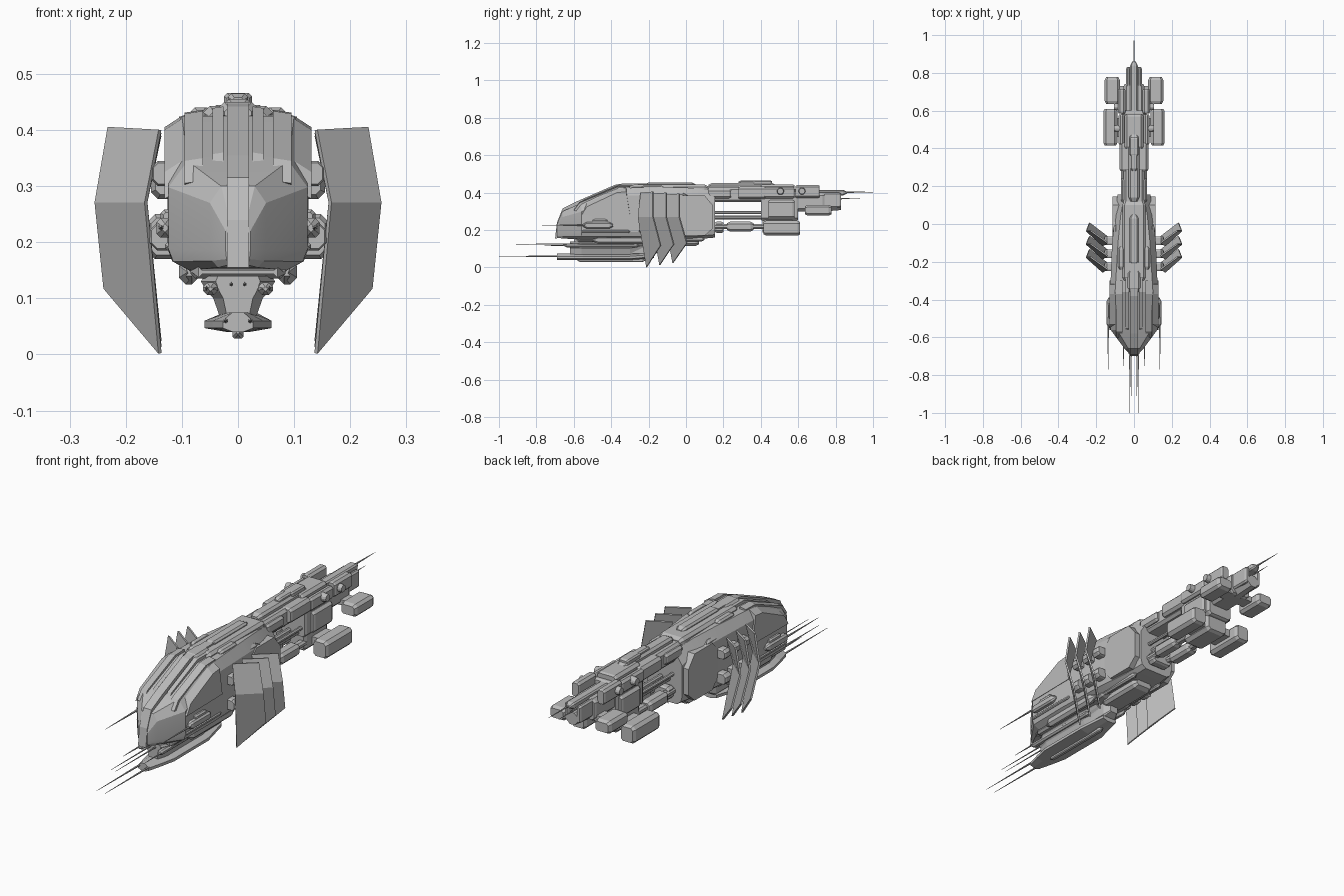
import bpy, bmesh, math

if "Cube" in bpy.data.objects:
    bpy.data.objects.remove(bpy.data.objects["Cube"])

grey = bpy.data.materials.new("hull_grey")
grey.diffuse_color = (0.5, 0.5, 0.5, 1)
grey.use_nodes = True
grey.node_tree.nodes["Principled BSDF"].inputs["Base Color"].default_value = grey.diffuse_color


def finish(name, bm, mirror=False, thick=0):
    """Turn a bmesh into a named object, optionally thickened and mirrored across x."""
    bmesh.ops.recalc_face_normals(bm, faces=bm.faces[:])
    me = bpy.data.meshes.new(name)
    bm.to_mesh(me)
    bm.free()
    me.materials.append(grey)
    ob = bpy.data.objects.new(name, me)
    bpy.context.collection.objects.link(ob)
    if thick:
        s = ob.modifiers.new("thickness", 'SOLIDIFY')
        s.thickness, s.offset = thick, 0
    if mirror:
        ob.modifiers.new("mirror", 'MIRROR')
    return ob


def loft(name, sections, mirror=False):
    """Skin closed (x, z) outlines placed along y."""
    bm = bmesh.new()
    rings = [[bm.verts.new((x, y, z)) for x, z in pts] for y, pts in sections]
    n = len(rings[0])
    for a, b in zip(rings, rings[1:]):
        for i in range(n):
            j = (i + 1) % n
            bm.faces.new((a[i], a[j], b[j], b[i]))
    bm.faces.new(rings[0])
    bm.faces.new(rings[-1])
    return finish(name, bm, mirror)


def octagon(x0, x1, z0, z1, c):
    return [(x0 + c, z0), (x1 - c, z0), (x1, z0 + c), (x1, z1 - c),
            (x1 - c, z1), (x0 + c, z1), (x0, z1 - c), (x0, z0 + c)]


def block(name, x, y, z, c=0.008, end=0.0, mirror=False):
    """Chamfered block; end > 0 also slopes the front and back."""
    full = octagon(*x, *z, c)
    if not end:
        return loft(name, [(y[0], full), (y[1], full)], mirror)
    e = end * 0.5
    small = octagon(x[0] + e, x[1] - e, z[0] + e, z[1] - e, c * 0.7)
    return loft(name, [(y[0], small), (y[0] + end, full), (y[1] - end, full), (y[1], small)], mirror)


def profile(name, pts, x0, x1, inset=0.0, mirror=False):
    """Side outline (y, z) extruded across x."""
    bm = bmesh.new()
    a = [bm.verts.new((x0, y, z)) for y, z in pts]
    b = [bm.verts.new((x1, y, z - inset)) for y, z in pts]
    for i in range(len(a)):
        j = (i + 1) % len(a)
        bm.faces.new((a[i], a[j], b[j], b[i]))
    bm.faces.new(a)
    bm.faces.new(b)
    return finish(name, bm, mirror)


def rod(name, x, z, y0, y1, r0, r1, sides=8, mirror=False):
    def ring(r):
        return [(x + r * math.cos(math.tau * (i + .5) / sides),
                 z + r * math.sin(math.tau * (i + .5) / sides)) for i in range(sides)]
    return loft(name, [(y0, ring(r0)), (y1, ring(r1))], mirror)


def hull_section(y, w, wt, zb, zc, zs, zt):
    """Flat sides from chin crease zc to shoulder zs, chamfered to the flat roof and belly."""
    half = [(w * 0.7, zb), (w * 0.93, zb + (zc - zb) * .4), (w, zc), (w, zs), (wt, zt)]
    return y, half + [(-x, z) for x, z in reversed(half)]


# main hull
hull = loft("main_hull", [hull_section(*s) for s in (
    (-.69, .022, .014, .16, .185, .22, .235),
    (-.66, .050, .03, .155, .185, .27, .30),
    (-.56, .124, .09, .15, .188, .298, .345),
    (-.36, .126, .10, .15, .19, .385, .425),
    (-.10, .116, .085, .15, .19, .385, .43),
    (.05, .10, .07, .15, .19, .375, .425),
    (.155, .088, .05, .16, .20, .345, .405))])

# sloped armour over the forward flanks and roof
profile("flank_armour", [(-.56, .297), (-.53, .345), (-.37, .42), (-.32, .425), (-.30, .30)],
        .10, .131, .02, True)
profile("roof_armour", [(-.60, .31), (-.57, .35), (-.37, .434), (-.30, .436), (-.30, .38), (-.55, .30)],
        .062, .095, .005, True)
profile("roof_strip", [(-.58, .32), (-.55, .36), (-.36, .442), (-.12, .442), (-.10, .42), (-.36, .40)],
        .026, .045, .003, True)

# central spine running down the nose
profile("nose_spine", [(-.70, .155), (-.69, .24), (-.66, .315), (-.58, .355), (-.38, .442),
                       (-.33, .45), (-.10, .45), (-.08, .43), (-.33, .40), (-.62, .27), (-.66, .16)], -.02, .02)
block("canopy_frame", (-.034, .034), (-.36, -.24), (.41, .45), .01, .02)
block("roof_deck", (-.062, .062), (-.30, .12), (.40, .443), .012, .02)
block("roof_fairing", (-.024, .024), (-.22, .05), (.43, .455), .008, .02)
block("roof_hatch", (.05, .085), (-.24, -.12), (.41, .44), .008, .015, True)

# chin and underside
block("chin_plate", (-.085, .085), (-.60, -.10), (.135, .158), .009, .03)
block("chin_bevel", (.07, .105), (-.50, -.16), (.125, .17), .012, .03, True)
block("belly_box", (-.05, .05), (-.17, .07), (.115, .16), .012, .02)
block("belly_rail", (.06, .08), (-.14, .10), (.14, .165), .006, .015, True)

# keel gun deck
deck = [(-.030, .06), (.030, .06), (.044, .10), (.055, .112), (.066, .13), (.06, .14),
        (-.06, .14), (-.066, .13), (-.055, .112), (-.044, .10)]
loft("keel_body", [(-.62, [(x * .6, z) for x, z in deck]), (-.56, deck), (-.30, deck),
                   (-.20, [(x * .8, z * .5 + .07) for x, z in deck])])
keel = [(-.02, .04), (.02, .04), (.06, .047), (.06, .06), (.022, .075), (-.022, .075), (-.06, .06), (-.06, .047)]
loft("keel_plate", [(-.69, [(x * .45, z) for x, z in keel]), (-.62, [(x * .75, z) for x, z in keel]),
                    (-.55, keel), (-.30, keel), (-.17, [(x * .6, z + .01) for x, z in keel])])
block("keel_lower_fin", (-.01, .01), (-.58, -.22), (.028, .05), .004, .015)
block("keel_upper_barrel", (.036, .062), (-.65, -.25), (.106, .128), .007, .015, True)
block("keel_pylon", (-.035, .035), (-.56, -.14), (.07, .16), .006, .03)

# needle antennae and gun barrels
for name, x, z, y0, y1, r in (("keel_needle", .022, .06, -.66, -1.0, .005),
                              ("inner_needle", .012, .125, -.60, -.91, .004),
                              ("outer_needle", .056, .118, -.64, -.76, .004),
                              ("flank_needle", .137, .226, -.54, -.77, .005)):
    rod(name, x, z, y0, y1, r, .0008, 6, True)
rod("tail_needle", 0, .403, .80, 1.0, .006, .0008, 6)
rod("tail_lower_needle", 0, .368, .80, .93, .004, .0008, 6)

# flank guns
block("flank_gun", (.115, .145), (-.55, -.39), (.208, .243), .007, .02, True)
block("flank_gun_top", (.115, .138), (-.50, -.42), (.235, .258), .006, .01, True)
block("flank_rail", (.115, .13), (-.56, -.30), (.185, .20), .004, .01, True)

# large eight-sided plates on the rear flanks
profile("rear_flank_plate", [(-.07, .22), (-.03, .17), (.10, .17), (.145, .21),
                             (.145, .33), (.10, .385), (-.03, .385), (-.07, .34)], .07, .115, 0, True)
block("upper_fairing", (.085, .108), (-.28, .02), (.34, .40), .01, .04, True)

# folded wing blades, three per side, with their mounts
outline = [(.139, -.24, .40), (.23, -.175, .405), (.253, -.175, .271),
           (.237, -.135, .118), (.139, -.21, .002), (.164, -.255, .271)]
for k in range(3):
    bm = bmesh.new()
    v = [bm.verts.new((x, y + .07 * k, z + .004 * k * (.271 - z) / .1)) for x, y, z in outline]
    for f in ((0, 1, 2, 5), (5, 2, 3, 4)):
        bm.faces.new([v[i] for i in f])
    finish("wing_blade_%d" % (k + 1), bm, True, .008)
    y = -.235 + .07 * k
    block("upper_wing_mount", (.10, .155), (y - .015, y + .03), (.30, .345), .012, .008, True)
    block("lower_wing_mount", (.10, .158), (y - .015, y + .03), (.185, .235), .014, .008, True)

# neck beams linking hull to engines
block("neck_beam", (-.055, .055), (.10, .46), (.35, .43), .012)
block("neck_cap", (-.028, .028), (.12, .48), (.41, .452), .01, .02)
block("neck_ridge", (-.018, .018), (.28, .46), (.44, .465), .006, .015)
block("neck_collar", (-.076, .076), (.28, .43), (.365, .432), .012, .01)
block("neck_shoulder", (.04, .07), (.12, .24), (.37, .42), .01, .01, True)
rod("neck_strut_upper", .04, .293, .12, .46, .009, .009, 8, True)
rod("neck_strut_lower", .02, .268, .12, .46, .011, .011, 8, True)
block("lower_boom", (.02, .055), (.12, .46), (.205, .232), .008, 0, True)
block("lower_boom_tank", (.015, .07), (.22, .36), (.192, .245), .012, .015, True)
block("lower_boom_collar", (-.05, .05), (.155, .20), (.185, .245), .012, .01)

# engine section
block("engine_core", (-.065, .065), (.40, .60), (.25, .42), .015, .01)
block("engine_roof", (-.05, .05), (.40, .58), (.40, .445), .012, .01)
block("engine_roof_box", (-.025, .025), (.36, .46), (.44, .466), .006, .01)
block("engine_side_front", (.05, .082), (.42, .58), (.37, .43), .01, .008, True)
block("engine_side_rear", (.045, .085), (.585, .715), (.372, .44), .01, .008, True)
block("engine_side_lower", (.05, .08), (.44, .58), (.26, .36), .012, .01, True)
block("engine_belly", (-.055, .055), (.41, .58), (.18, .27), .015, .015)
block("tail_body", (-.055, .055), (.58, .74), (.30, .40), .016, .01)
block("tail_spine", (-.02, .02), (.58, .86), (.385, .415), .006, .02)
block("tail_fork", (.02, .042), (.66, .83), (.32, .40), .007, .01, True)
rod("tail_nozzle", 0, .335, .72, .83, .04, .03, 8)

# engine pods with their pylons
block("large_pod", (.088, .162), (.415, .61), (.17, .25), .014, .014, True)
block("large_pod_pylon", (.04, .10), (.46, .56), (.20, .235), .008, 0, True)
block("small_pod", (.075, .155), (.635, .778), (.277, .335), .012, .016, True)
block("small_pod_pylon", (.03, .085), (.67, .73), (.30, .325), .006, 0, True)

# round ports on the engine sides
for y in (.505, .62):
    bm = bmesh.new()
    bmesh.ops.create_cone(bm, cap_ends=True, segments=12, radius1=.02, radius2=.016, depth=.03)
    for v in bm.verts:
        x, py, z = v.co
        v.co = (.09 + z, y + py, .408 + x)
    finish("engine_port", bm, True)

# soften the curved hull, keep the hard edges
bpy.context.view_layer.objects.active = hull
hull.select_set(True)
bpy.ops.object.shade_smooth_by_angle(angle=math.radians(15))
